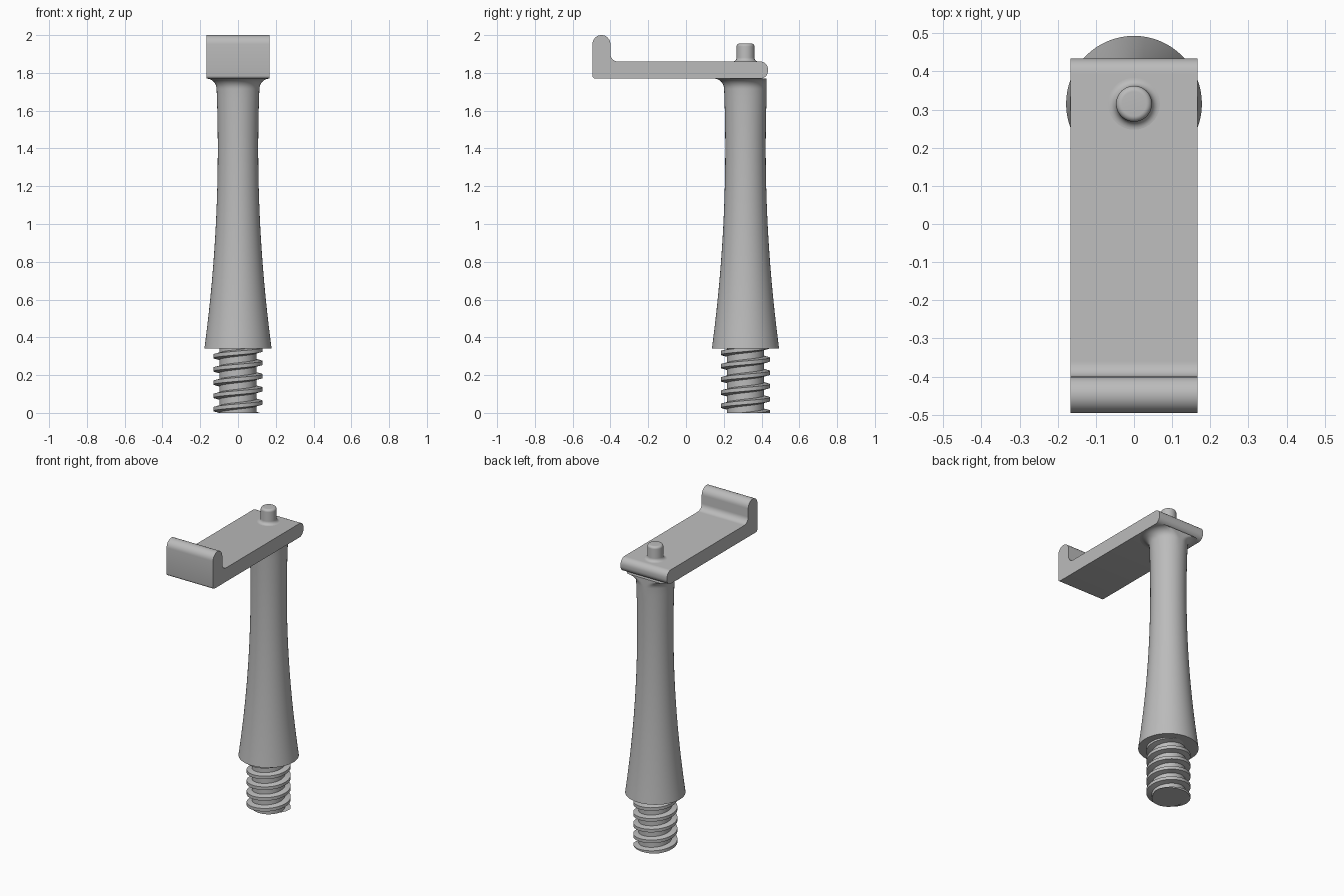
import bpy, bmesh
from math import sin, cos, pi, radians
from mathutils import Vector

cube = bpy.data.objects.get("Cube")
if cube:
    bpy.data.objects.remove(cube, do_unlink=True)

AXIS_Y = 0.315
BASE_Z = 0.34
ARM_LOW, ARM_TOP = 1.77, 1.86

grey = bpy.data.materials.new("plain_grey")
grey.use_nodes = True
grey.diffuse_color = (0.5, 0.5, 0.5, 1)
grey.node_tree.nodes["Principled BSDF"].inputs["Base Color"].default_value = (0.5, 0.5, 0.5, 1)


def arc(cx, cy, r, a0, a1, n=8):
    """Points on a circular arc, angles in degrees."""
    angles = [radians(a0 + (a1 - a0) * i / n) for i in range(n + 1)]
    return [(cx + r * cos(a), cy + r * sin(a)) for a in angles]


def finish(name, bm):
    bmesh.ops.recalc_face_normals(bm, faces=bm.faces)
    mesh = bpy.data.meshes.new(name)
    bm.to_mesh(mesh)
    bm.free()
    mesh.materials.append(grey)
    obj = bpy.data.objects.new(name, mesh)
    bpy.context.collection.objects.link(obj)
    bpy.ops.object.select_all(action='DESELECT')
    obj.select_set(True)
    bpy.context.view_layer.objects.active = obj
    bpy.ops.object.shade_smooth_by_angle(angle=radians(35))
    return obj


def bridge(bm, rings, closed=True):
    """Join successive rings of vertices and cap both ends."""
    n = len(rings[0])
    for a, b in zip(rings, rings[1:]):
        for i in range(n):
            j = (i + 1) % n
            bm.faces.new((a[i], a[j], b[j], b[i]))
    bm.faces.new(rings[0])
    bm.faces.new(rings[-1])


def lathe(profile, sides=64):
    """Solid of revolution about the post axis from (radius, z) points."""
    bm = bmesh.new()
    rings = []
    for r, z in profile:
        rings.append([bm.verts.new((r * cos(2 * pi * i / sides),
                                    AXIS_Y + r * sin(2 * pi * i / sides), z))
                      for i in range(sides)])
    bridge(bm, rings)
    return bm


# Flared post with a fillet under the arm, trimmed flush with the arm's end
def post_radius(z):
    s = (z - BASE_Z) / 1.06
    return 0.107 + 0.071 * (1 - s) ** 2


fillet_z = 1.715
heights = [BASE_Z + (fillet_z - BASE_Z) * i / 28 for i in range(29)]
profile = [(post_radius(z), z) for z in heights]
fillet = ARM_LOW - fillet_z
profile += arc(post_radius(fillet_z) + fillet, fillet_z, fillet, 180, 90)[1:]
bm = lathe(profile)
for v in bm.verts:
    if v.co.z > 1.7:
        v.co.y = min(v.co.y, 0.427)
finish("post", bm)

# Hooked arm: side outline extruded across x
outline = arc(-0.48, ARM_LOW + 0.015, 0.015, 270, 180, 4)
outline += arc(-0.4475, 1.9525, 0.0475, 180, 0, 16)
outline += arc(-0.36, ARM_TOP + 0.04, 0.04, 180, 270)
outline += arc(0.394, ARM_TOP - 0.04, 0.04, 90, 0)
outline += arc(0.394, ARM_LOW + 0.04, 0.04, 0, -90)
bm = bmesh.new()
bridge(bm, [[bm.verts.new((x, y, z)) for y, z in outline] for x in (-0.167, 0.167)])
finish("hooked_arm", bm)

# Peg on top of the arm, filleted at its foot and rounded at its rim
peg = [(0.068, ARM_TOP - 0.01)] + arc(0.068, ARM_TOP + 0.021, 0.021, 270, 180)
peg += arc(0.032, 1.94, 0.015, 0, 90)
finish("top_peg", lathe(peg, 40))

# Threaded stud core
finish("stud_core", lathe([(0.098, 0), (0.098, BASE_Z + 0.01)]))

# Helical thread ridge, cut flat at the foot
PITCH, STEPS = 0.07, 48
section = [(0.09, -0.02), (0.13, -0.01), (0.13, 0.01), (0.09, 0.02)]
bm = bmesh.new()
rings = []
for k in range(int(6.2 * STEPS)):
    a = pi + 2 * pi * k / STEPS
    z = 0.02 - PITCH + PITCH * k / STEPS
    if z < 0.37:
        rings.append([bm.verts.new((r * cos(a), AXIS_Y + r * sin(a), z + dz))
                      for r, dz in section])
bridge(bm, rings)
cut = bmesh.ops.bisect_plane(bm, geom=bm.verts[:] + bm.edges[:] + bm.faces[:],
                             plane_co=Vector((0, 0, 0)), plane_no=Vector((0, 0, 1)),
                             clear_inner=True)
rim = [e for e in cut["geom_cut"] if isinstance(e, bmesh.types.BMEdge)]
bmesh.ops.holes_fill(bm, edges=rim, sides=0)
finish("stud_thread", bm)
